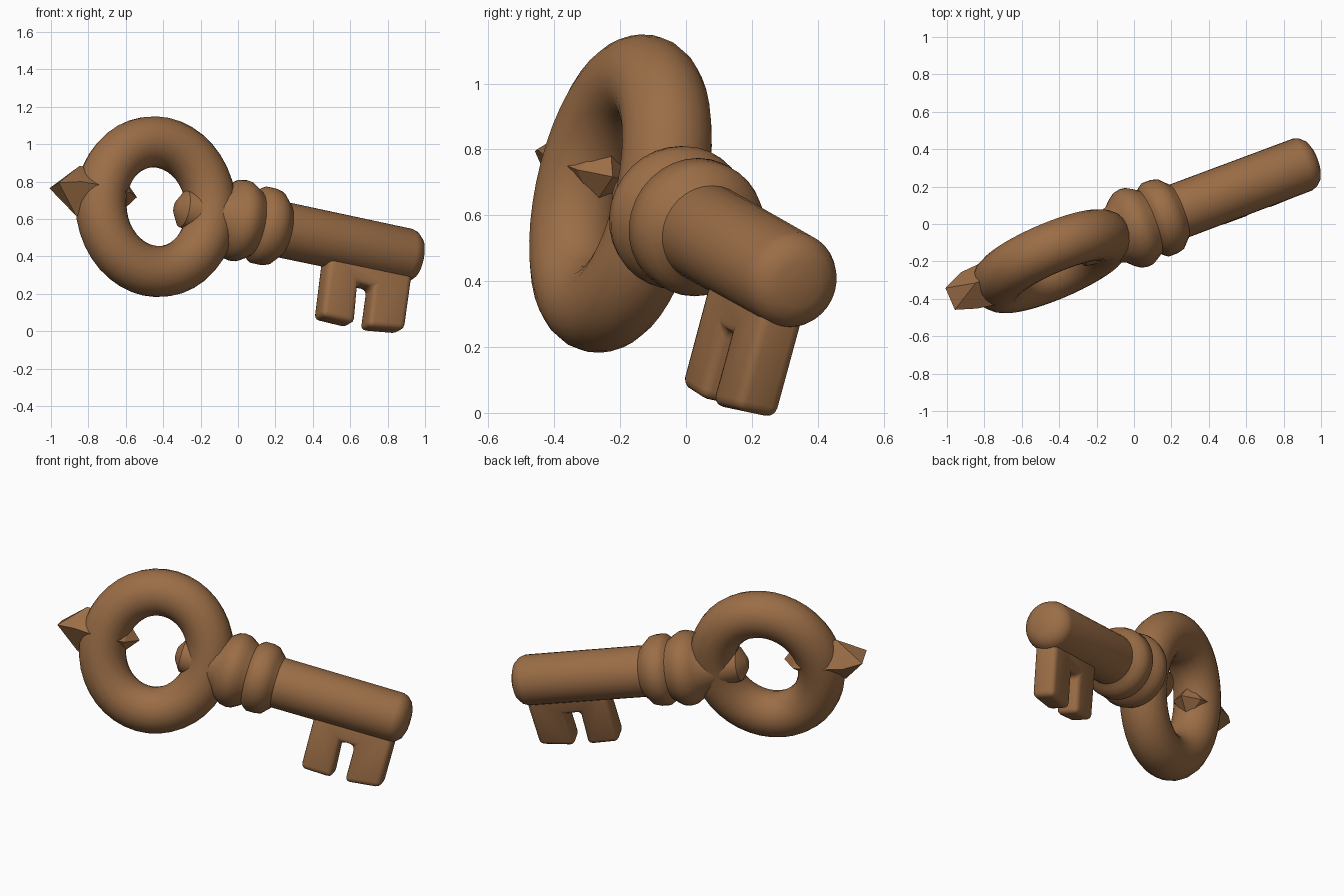
import bpy, bmesh, math
from mathutils import Matrix, Vector

if "Cube" in bpy.data.objects:
    bpy.data.objects.remove(bpy.data.objects["Cube"])

# Key frame: local x runs along the shaft, z is up in the key's plane, y is its thickness
ax = Vector((0.92, 0.346, -0.194)).normalized()
up = Vector((0.106, 0.25, 0.962))
up = (up - ax * up.dot(ax)).normalized()
side = up.cross(ax)
FRAME = Matrix((ax, side, up)).transposed().to_4x4()
FRAME.translation = (0, -0.021, 0.593)

brown = bpy.data.materials.new("warm_brown")
brown.diffuse_color = (0.33, 0.155, 0.062, 1)
brown.use_nodes = True
brown.node_tree.nodes["Principled BSDF"].inputs["Base Color"].default_value = brown.diffuse_color


def finish(bm, name, angle=40, bevel=0):
    bmesh.ops.recalc_face_normals(bm, faces=bm.faces)
    mesh = bpy.data.meshes.new(name)
    bm.to_mesh(mesh)
    bm.free()
    mesh.materials.append(brown)
    ob = bpy.data.objects.new(name, mesh)
    bpy.context.collection.objects.link(ob)
    ob.matrix_world = FRAME
    bpy.ops.object.select_all(action='DESELECT')
    ob.select_set(True)
    bpy.context.view_layer.objects.active = ob
    if bevel:
        mod = ob.modifiers.new("rounded_edges", 'BEVEL')
        mod.width, mod.segments = bevel, 3
        bpy.ops.object.modifier_apply(modifier=mod.name)
    bpy.ops.object.shade_smooth_by_angle(angle=math.radians(angle))
    return ob


def lathe(profile, name, n=32):
    bm = bmesh.new()
    vs = [bm.verts.new((t, 0, r)) for t, r in profile]
    es = [bm.edges.new(p) for p in zip(vs, vs[1:])]
    bmesh.ops.spin(bm, geom=vs + es, cent=(0, 0, 0), axis=(1, 0, 0),
                   angle=math.tau, steps=n)
    bmesh.ops.remove_doubles(bm, verts=bm.verts, dist=1e-4)
    return finish(bm, name)


# Shaft with two collars and the stub that pokes into the ring
lathe([(-.365, 0), (-.36, .04), (-.32, .1), (-.2, .12), (-.1, .16), (-.07, .19),
       (-.035, .214), (0, .221), (.03, .217), (.06, .2), (.09, .18), (.105, .195),
       (.125, .209), (.175, .209), (.21, .2), (.235, .175), (.26, .15), (.98, .148),
       (1.01, .138), (1.04, .11), (1.055, .07), (1.06, 0)], "shaft")

# Oval ring handle
bm = bmesh.new()
N, M, r = 40, 20, .137
rows = []
for i in range(N):
    a = math.tau * i / N
    c, s = math.cos(a), math.sin(a)
    row = []
    for j in range(M):
        b = math.tau * j / M
        k = r * math.cos(b)
        row.append(bm.verts.new((-.478 + (.318 + k) * c, -.008 + r * math.sin(b),
                                 -.022 + (.355 + k) * s)))
    rows.append(row)
for i in range(N):
    p, q = rows[i], rows[(i + 1) % N]
    for j in range(M):
        k = (j + 1) % M
        bm.faces.new((p[j], q[j], q[k], p[k]))
finish(bm, "ring_handle")

# Pointed spur through the far side of the ring
bm = bmesh.new()
for p in [(-1.07, .06, -.025), (-1.07, -.07, -.02), (-.96, .11, -.02), (-.96, -.11, 0),
          (-.935, 0, .115), (-.925, 0, -.16), (-.78, -.14, 0), (-.78, .12, 0),
          (-.68, 0, .1), (-.68, 0, -.1), (-.66, .09, 0), (-.66, -.09, 0),
          (-.59, 0, .01)]:
    bm.verts.new(p)
bmesh.ops.convex_hull(bm, input=bm.verts)
finish(bm, "ring_spur", 20)

# Notched bit with two teeth
bm = bmesh.new()
T = .07
outline = [(.52, -.05), (.515, -.44), (.705, -.445), (.70, -.22),
           (.79, -.22), (.785, -.445), (.995, -.42), (1.005, -.05)]
face = bm.faces.new([bm.verts.new((t, -T - .002, h)) for t, h in outline])
ext = bmesh.ops.extrude_face_region(bm, geom=[face])
bmesh.ops.translate(bm, vec=(0, 2 * T, 0),
                    verts=[v for v in ext["geom"] if isinstance(v, bmesh.types.BMVert)])
finish(bm, "bit", 40, .03)
